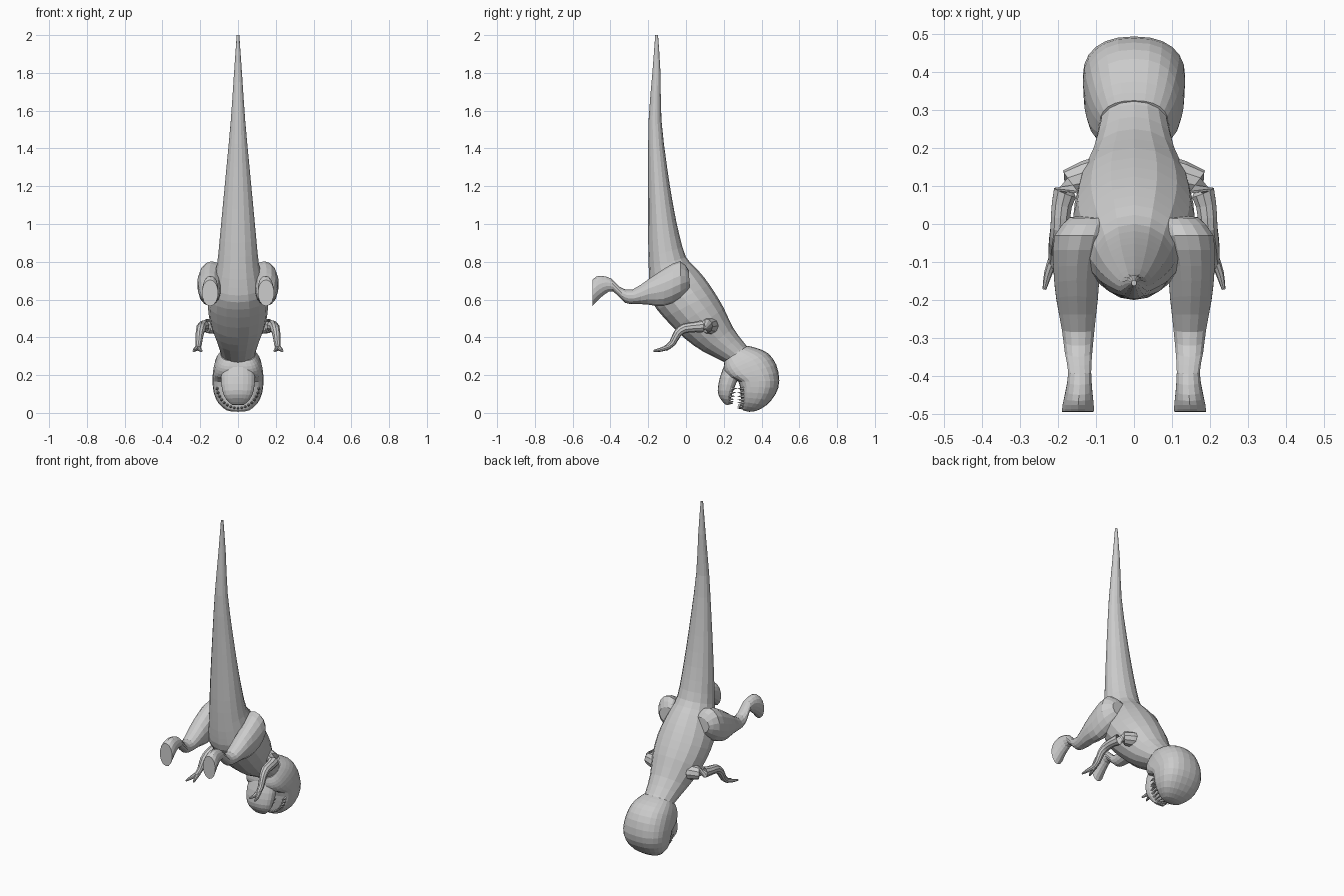
import bpy, bmesh, math
from mathutils import Vector, Matrix


def smooth_rows(rows, steps):
    # Catmull-Rom interpolation between rows of numbers
    rows = [Vector(r) for r in rows]
    out = []
    for i in range(len(rows) - 1):
        a, b, c = rows[max(i - 1, 0)], rows[i], rows[i + 1]
        d = rows[min(i + 2, len(rows) - 1)]
        for k in range(steps):
            t = k / steps
            out.append(0.5 * (2 * b + (c - a) * t + (2 * a - 5 * b + 4 * c - d) * t ** 2
                              + (3 * b - a - 3 * c + d) * t ** 3))
    return out + [rows[-1]]


def finish(name, bm, mirror):
    bmesh.ops.recalc_face_normals(bm, faces=bm.faces)
    me = bpy.data.meshes.new(name)
    bm.to_mesh(me)
    bm.free()
    ob = bpy.data.objects.new(name, me)
    bpy.context.collection.objects.link(ob)
    if mirror:
        ob.modifiers.new("mirror", 'MIRROR').use_axis[0] = True
    return ob


def skin(name, loops, mirror=False):
    bm = bmesh.new()
    rings = [[bm.verts.new(p) for p in loop] for loop in loops]
    n = len(rings[0])
    for r, s in zip(rings, rings[1:]):
        for i in range(n):
            j = (i + 1) % n
            bm.faces.new((r[i], r[j], s[j], s[i]))
    bm.faces.new(rings[0])
    bm.faces.new(rings[-1])
    return finish(name, bm, mirror)


def loft(name, rows, sides=16, steps=2, mirror=False, low=1.0, high=1.0):
    # row: centre x, upper edge y z, lower edge y z, half width
    loops = []
    for x, uy, uz, ly, lz, w in smooth_rows(rows, steps):
        u, l = Vector((x, uy, uz)), Vector((x, ly, lz))
        mid, half = (u + l) / 2, (u - l) / 2
        loop = []
        for i in range(sides):
            a = 2 * math.pi * i / sides
            c, s = math.cos(a), math.sin(a)
            e = low if c < 0 else high
            c = math.copysign(abs(c) ** e, c)
            s = math.copysign(abs(s) ** e, s)
            loop.append(mid + half * c + Vector((w * s, 0, 0)))
        loops.append(loop)
    return skin(name, loops, mirror)


def limb(name, rows, sides=10, steps=2):
    # row: x y z radius
    pts = smooth_rows(rows, steps)
    loops = []
    for i, p in enumerate(pts):
        t = (pts[min(i + 1, len(pts) - 1)] - pts[max(i - 1, 0)]).to_3d().normalized()
        u = t.cross(Vector((0, -0.6, 0.8)) if abs(t.x) > 0.8 else Vector((1, 0, 0))).normalized()
        v = t.cross(u)
        loops.append([p.to_3d() + p[3] * (u * math.cos(a) + v * math.sin(a))
                      for a in (2 * math.pi * k / sides for k in range(sides))])
    return skin(name, loops, True)


def teeth(name, count, rx, rz, z0, edge, direction):
    bm = bmesh.new()
    for i in range(count):
        a = math.radians(-80 + 160 * i / (count - 1))
        z = z0 - rz * math.cos(a)
        m = Matrix.Translation((rx * math.sin(a), edge(z), z)) @ Matrix.Rotation(
            -direction * math.pi / 2, 4, 'X')
        bmesh.ops.create_cone(bm, cap_ends=True, segments=6, radius1=0.009,
                              radius2=0.001, depth=0.034, matrix=m)
    return finish(name, bm, False)


# tail, torso and neck
loft("body_and_tail", [
    (0, -.148, 2.0, -.163, 2.0, .007),
    (0, -.135, 1.8, -.178, 1.8, .021),
    (0, -.130, 1.55, -.198, 1.55, .038),
    (0, -.100, 1.3, -.20, 1.3, .061),
    (0, -.068, 1.1, -.20, 1.08, .081),
    (0, -.035, .94, -.20, .90, .097),
    (0, .00, .825, -.197, .76, .110),
    (0, .05, .77, -.192, .66, .130),
    (0, .10, .712, -.178, .585, .150),
    (0, .15, .64, -.116, .503, .160),
    (0, .20, .555, -.01, .397, .147),
    (0, .25, .45, .09, .325, .115),
    (0, .315, .362, .20, .27, .092),
    (0, .37, .31, .24, .23, .09)])

# head with upper jaw
loft("head", [
    (0, .325, .355, .205, .275, .090),
    (0, .375, .343, .200, .245, .108),
    (0, .435, .315, .205, .215, .123),
    (0, .478, .255, .230, .185, .132),
    (0, .494, .170, .278, .165, .135),
    (0, .475, .100, .288, .110, .128),
    (0, .425, .040, .294, .060, .103),
    (0, .370, .010, .299, .022, .062),
    (0, .335, .006, .305, .012, .03)], sides=24, low=.6, high=.85)

# lower jaw
loft("lower_jaw", [
    (0, .300, .235, .208, .265, .080),
    (0, .275, .180, .180, .190, .090),
    (0, .250, .115, .168, .120, .083),
    (0, .235, .070, .180, .078, .064),
    (0, .225, .042, .208, .044, .032)], sides=20, high=.6)

# tooth rows
teeth("upper_teeth", 17, .112, .125, .15, lambda z: .29, -1)
teeth("lower_teeth", 13, .072, .095, .145, lambda z: .232 + (z - .05) * .27, 1)

# legs with feet
loft("legs", [
    (.115, .015, .755, .020, .660, .055),
    (.138, -.030, .803, -.030, .605, .073),
    (.150, -.110, .767, -.120, .566, .064),
    (.150, -.190, .714, -.205, .574, .056),
    (.147, -.285, .652, -.270, .577, .044),
    (.146, -.350, .667, -.322, .583, .037),
    (.143, -.395, .711, -.385, .643, .031),
    (.145, -.450, .726, -.430, .628, .036),
    (.147, -.477, .720, -.475, .588, .042),
    (.148, -.494, .705, -.495, .565, .043)], sides=14, mirror=True)

# arms and fingers
limb("arms", [
    (.09, .13, .46, .048), (.165, .11, .46, .038), (.190, .05, .455, .028),
    (.195, -.01, .447, .026), (.203, -.045, .42, .022),
    (.208, -.072, .37, .018), (.212, -.11, .34, .014)])
limb("outer_fingers", [(.212, -.09, .35, .013), (.226, -.13, .336, .011), (.236, -.172, .328, .005)], 8)
limb("inner_fingers", [(.208, -.09, .35, .013), (.202, -.13, .334, .010), (.192, -.16, .328, .005)], 8)
